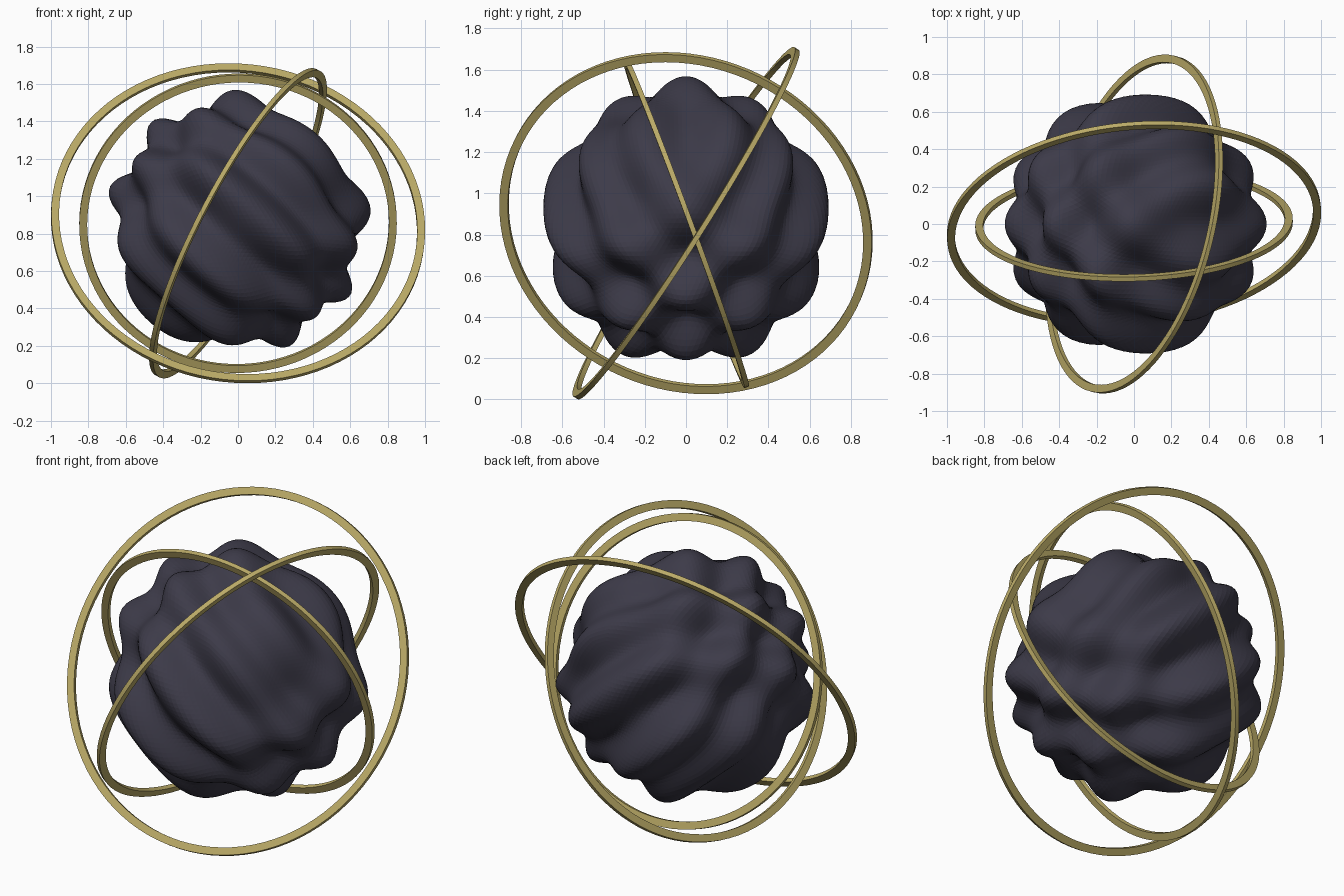
import bpy, bmesh, math
from mathutils import Vector

if "Cube" in bpy.data.objects:
    bpy.data.objects.remove(bpy.data.objects["Cube"])

CENTRE = Vector((0, 0, 0.855))


def material(name, rgb):
    m = bpy.data.materials.new(name)
    m.diffuse_color = (*rgb, 1)
    m.use_nodes = True
    m.node_tree.nodes["Principled BSDF"].inputs["Base Color"].default_value = m.diffuse_color
    return m


def add_object(name, bm, mat):
    mesh = bpy.data.meshes.new(name)
    bm.to_mesh(mesh)
    bm.free()
    mesh.materials.append(mat)
    o = bpy.data.objects.new(name, mesh)
    o.location = CENTRE
    bpy.context.collection.objects.link(o)
    return o


dark = material("dark slate", (0.046, 0.043, 0.066))
gold = material("pale gold", (0.49, 0.40, 0.135))

# Lumpy core: faceted sphere pushed in and out by crossed waves
R, AMP = 0.645, 0.068
bm = bmesh.new()
bmesh.ops.create_icosphere(bm, subdivisions=6, radius=1)
for v in bm.verts:
    x, y, z = v.co
    v.co *= R + AMP * math.sin(7 * x + 8 * z) * math.cos(7 * y)
add_object("lumpy_core", bm, dark)


# Orbit rings: flat hoops, each given by its radius and plane normal
def ring(name, radius, normal, h=0.021, t=0.0125):
    bm = bmesh.new()
    section = [bm.verts.new((radius + a * h, 0, b * t))
               for a, b in ((-1, -1), (1, -1), (1, 1), (-1, 1))]
    edges = [bm.edges.new((section[i], section[(i + 1) % 4])) for i in range(4)]
    bmesh.ops.spin(bm, geom=section + edges, axis=(0, 0, 1), cent=(0, 0, 0),
                   angle=math.tau, steps=96, use_merge=True)
    bmesh.ops.remove_doubles(bm, verts=bm.verts, dist=1e-4)
    bmesh.ops.recalc_face_normals(bm, faces=bm.faces)
    o = add_object(name, bm, gold)
    o.rotation_euler = Vector(normal).to_track_quat('Z', 'Y').to_euler()
    bpy.ops.object.select_all(action='DESELECT')
    o.select_set(True)
    bpy.context.view_layer.objects.active = o
    bpy.ops.object.shade_smooth_by_angle(angle=math.radians(30))


ring("outer_ring", 0.982, (-0.082, 0.845, -0.535))
ring("middle_ring", 0.904, (0.885, -0.22, -0.465))
ring("inner_ring", 0.828, (-0.025, 0.938, 0.347))
